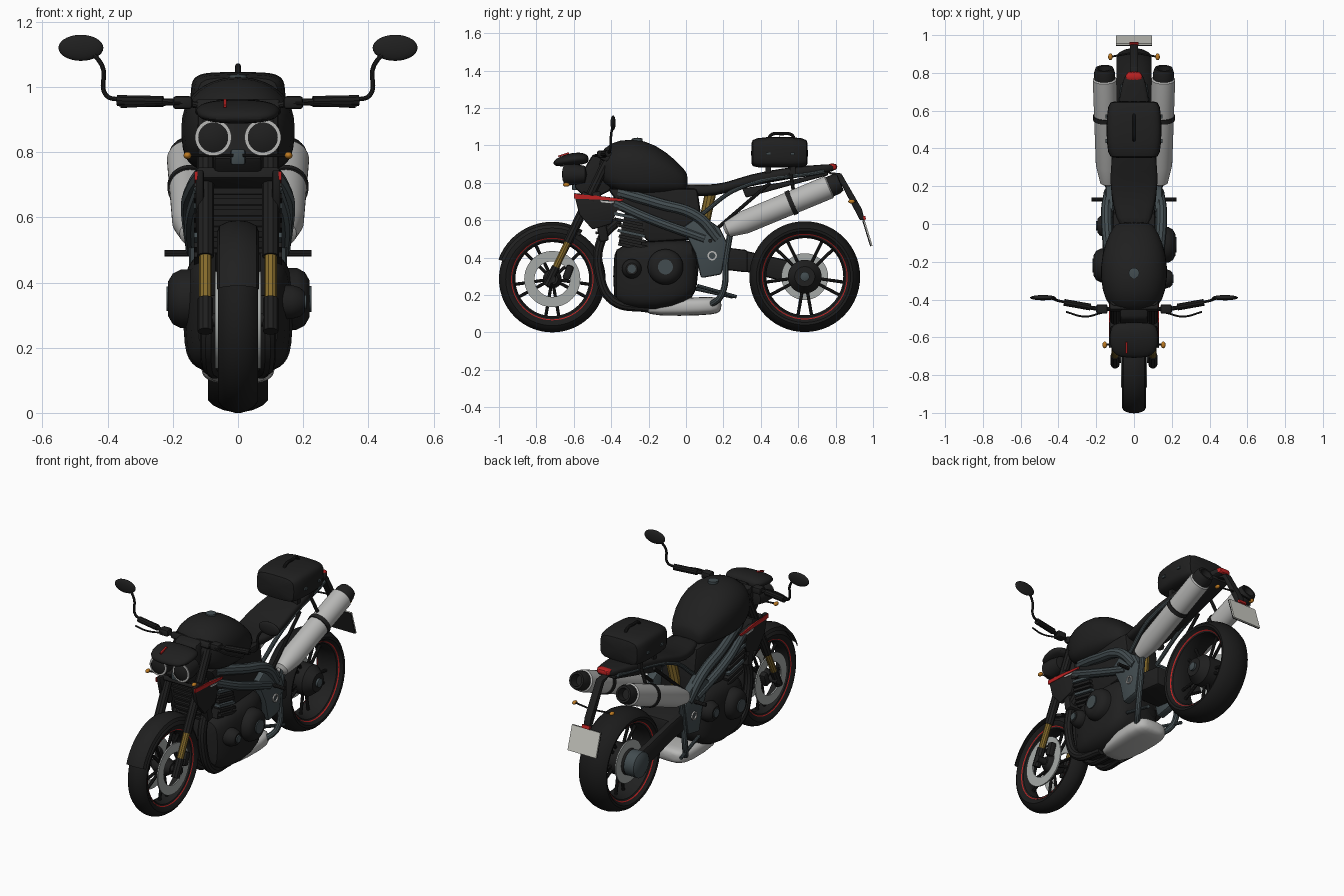
import bpy, bmesh
from math import cos, sin, pi, radians, copysign
from mathutils import Vector, Matrix

cube = bpy.data.objects.get("Cube")
if cube:
    bpy.data.objects.remove(cube)
made = []

def paint(name, r, g, b):
    m = bpy.data.materials.new(name)
    m.use_nodes = True
    m.diffuse_color = (r, g, b, 1)
    m.node_tree.nodes["Principled BSDF"].inputs["Base Color"].default_value = m.diffuse_color
    return m

body = paint("body black", .014, .014, .014)
rubber = paint("rubber black", .011, .011, .011)
slate = paint("slate frame", .055, .073, .08)
silver = paint("satin silver", .48, .48, .47)
steel = paint("disc steel", .38, .4, .39)
gold = paint("fork gold", .24, .15, .025)
red = paint("red", .5, .015, .015)
amber = paint("amber", .5, .19, .015)
white = paint("plate white", .6, .6, .55)

def finish(name, bm, mat, modifier=None, **settings):
    bmesh.ops.remove_doubles(bm, verts=bm.verts, dist=1e-5)
    bmesh.ops.recalc_face_normals(bm, faces=bm.faces)
    mesh = bpy.data.meshes.new(name)
    bm.to_mesh(mesh)
    bm.free()
    mesh.materials.append(mat)
    ob = bpy.data.objects.new(name, mesh)
    bpy.context.collection.objects.link(ob)
    bpy.context.view_layer.objects.active = ob
    if modifier:
        mod = ob.modifiers.new("shape", modifier)
        for key, value in settings.items():
            setattr(mod, key, value)
        bpy.ops.object.modifier_apply(modifier=mod.name)
    made.append(ob)

def bridge(bm, rings, closed=True):
    for a, b in zip(rings, rings[1:]):
        n = len(a)
        for i in range(n if closed else n - 1):
            bm.faces.new((a[i], a[(i + 1) % n], b[(i + 1) % n], b[i]))

# Revolve (radius, distance) pairs round an axis
def lathe(name, profile, origin, axis, mat, start=0, stop=360, steps=56):
    bm, d, p, rings = bmesh.new(), Vector(axis).normalized(), Vector(origin), []
    up = Vector((0, 1, 0)) if abs(d.z) > .9 else Vector((0, 0, 1))
    v = (up - d * up.dot(d)).normalized()
    u = v.cross(d)
    for k in range(steps + 1):
        a = radians(start + (stop - start) * k / steps)
        rings.append([bm.verts.new(p + d * h + (u * cos(a) + v * sin(a)) * r) for r, h in profile])
    bridge(bm, rings, closed=False)
    finish(name, bm, mat)

# Rounded body through (y, bottom, top, half width) sections
def loft(name, sections, mat, power, under=None):
    bm, rings, n = bmesh.new(), [], 20
    for y, low, high, w in sections:
        ring = []
        for i in range(n):
            c, s = cos(2 * pi * i / n), sin(2 * pi * i / n)
            e = 2 / (under if under and s < 0 else power)
            x, z = copysign(abs(c) ** e, c) * w, copysign(abs(s) ** e, s) * (high - low) / 2
            ring.append(bm.verts.new((x, y, (low + high) / 2 + z)))
        rings.append(ring)
    bridge(bm, rings)
    for ring in (rings[0], rings[-1]):
        bm.faces.new(ring)
    finish(name, bm, mat, "SUBSURF", levels=1)

# Side outline of (y, z) points extruded across x
def panel(name, outline, x0, x1, mat, bevel=0):
    bm = bmesh.new()
    rings = [[bm.verts.new((x, y, z)) for y, z in outline] for x in (x0, x1)]
    bridge(bm, rings)
    for ring in rings:
        bm.faces.new(ring)
    finish(name, bm, mat, "BEVEL" if bevel else None, width=bevel, segments=2)

def slab(name, centre, size, mat, tilt=0, bevel=0):
    bm, turn = bmesh.new(), Matrix.Rotation(radians(tilt), 4, "X")
    bmesh.ops.create_cube(bm, size=1, matrix=Matrix.Translation(centre) @ turn @ Matrix.Diagonal((*size, 1)))
    finish(name, bm, mat, "BEVEL" if bevel else None, width=bevel, segments=2)

def ball(name, centre, size, mat):
    bm = bmesh.new()
    place = Matrix.Translation(centre) @ Matrix.Diagonal((*size, 1))
    bmesh.ops.create_uvsphere(bm, u_segments=24, v_segments=14, radius=1, matrix=place)
    finish(name, bm, mat)

# Round pipe along a path
def tube(name, points, r, mat, curved=True):
    cu, bm = bpy.data.curves.new(name, "CURVE"), bmesh.new()
    cu.dimensions, cu.bevel_depth, cu.bevel_resolution, cu.use_fill_caps = "3D", r, 3, True
    spline = cu.splines.new("BEZIER")
    spline.resolution_u = 8
    spline.bezier_points.add(len(points) - 1)
    for bp, co in zip(spline.bezier_points, points):
        bp.co = co
        bp.handle_left_type = bp.handle_right_type = "AUTO" if curved else "VECTOR"
    path = bpy.data.objects.new("path", cu)
    bm.from_mesh(bpy.data.meshes.new_from_object(path))
    bpy.data.objects.remove(path)
    finish(name, bm, mat)

# Wheels: rounded tyre, rim, thin red pinstripe, spokes and hub
def wheel(name, y, z, R, w, hub):
    c, X, ri = Vector((0, y, z)), (1, 0, 0), R * .77
    t = R - ri
    half = [(ri, .75 * w), (ri + .25 * t, .97 * w), (ri + .45 * t, w), (ri + .7 * t, .82 * w), (ri + .9 * t, .5 * w), (R, .15 * w)]
    lathe(name + "_tyre", [(r, -h) for r, h in half] + half[::-1], c, X, rubber)
    rim = [(ri, .76 * w), (ri - .012, .7 * w), (ri - .022, .3 * w)]
    lathe(name + "_rim", rim + [(r, -h) for r, h in rim[::-1]], c, X, body)
    for s in (1, -1):
        lathe(name + "_pinstripe", [(ri - .004, s * .76 * w), (ri + .001, s * .81 * w)], c, X, red)
    lathe(name + "_hub", [(0, -w), (hub * .6, -w), (hub, -w * .5), (hub, w * .5), (hub * .6, w), (0, w)], c, X, body)
    for i in range(10):
        a = radians(36 * i + (8 if i % 2 else -8))
        tip = Vector((0, cos(a), sin(a)))
        tube(name + "_spoke", [c + tip * hub * .8, c + tip * (ri - .01)], .009, body, False)

def disc(name, r0, r1, x, y, z):
    lathe(name, [(r0, -.004), (r1, -.004), (r1, .004), (r0, .004), (r0, -.004)], (x, y, z), (1, 0, 0), steel)

FY, FZ, RY, RZ = -.715, .285, .635, .298
wheel("front_wheel", FY, FZ, .285, .062, .05)
wheel("rear_wheel", RY, RZ, .296, .092, .09)
disc("rear_disc", .07, .125, -.06, RY, RZ)
lathe("rear_axle_nut", [(.025, 0), (.025, .015), (.012, .02), (0, .02)], (.09, RY, RZ), (1, 0, 0), slate)
fender = [(.272, -.064), (.29, -.056), (.302, -.03), (.306, 0), (.302, .03), (.29, .056), (.272, .064)]
lathe("front_fender", fender, (0, FY, FZ), (1, 0, 0), body, 58, 160)

# Single sided swingarm with hub carrier
panel("swingarm", [(.1, .47), (.3, .44), (.66, .36), (.7, .29), (.64, .24), (.3, .33), (.1, .35)], -.14, -.1, body, .015)
panel("swingarm_yoke", [(.08, .47), (.33, .44), (.33, .32), (.08, .35)], -.12, .1, body, .015)
lathe("hub_carrier", [(0, .02), (.05, .02), (.075, .005), (.075, -.06)], (-.14, RY, RZ), (-1, 0, 0), slate)

# Engine block, finned cylinders, airbox, radiator, collector
crankcase = [(-.39, .18, .42, .1), (-.36, .13, .47, .15), (-.15, .11, .5, .175), (0, .15, .5, .165), (.07, .22, .48, .12)]
loft("engine", crankcase, body, 4)
slab("cylinder_core", (0, -.28, .57), (.23, .12, .24), body, -12)
for i in range(7):
    slab("cylinder_fin", (0, -.28 - .006 * i, .47 + .03 * i), (.27, .15, .016), slate if i % 3 == 2 else body, -12)
panel("airbox", [(-.42, .77), (.06, .77), (.1, .5), (-.2, .48), (-.3, .6)], -.115, .115, body, .02)
slab("radiator", (0, -.46, .62), (.25, .05, .27), body, 10, .01)
for i in range(8):
    slab("radiator_slat", (0, -.466 - .005 * i, .5 + .033 * i), (.17, .025, .014), body, 10)
for x in (-.09, 0, .09):
    tube("header_pipe", [(x, -.36, .6), (x, -.45, .5), (x, -.46, .3), (x, -.39, .17), (x * .8, -.2, .13)], .026, body)
box = [(-.22, .11, .15, .05), (-.17, .085, .18, .1), (.1, .09, .19, .12), (.17, .1, .19, .1), (.19, .12, .17, .06)]
loft("collector_box", box, silver, 3)

# Round engine covers
for name, s, y, z, r, out in (("clutch", 1, -.11, .35, .095, .225), ("starter", 1, -.29, .34, .052, .21),
                              ("generator", -1, -.22, .35, .09, .22), ("sprocket", -1, -.01, .38, .06, .2)):
    dome = [(r, .1), (r, out - .045), (r * .86, out - .02), (r * .6, out - .006), (r * .4, out - .006)]
    lathe(name + "_cover", dome, (0, y, z), (s, 0, 0), body)
    lathe(name + "_cap", [(r * .42, .1), (r * .42, out), (0, out)], (0, y, z), (s, 0, 0), slate)

# Tank, cap, seat, tail, number plate
tank = [(-.47, .84, .93, .08), (-.44, .79, .99, .13), (-.36, .74, 1.035, .172), (-.22, .73, 1.035, .182),
        (-.1, .74, .965, .155), (-.01, .75, .875, .11), (.01, .765, .845, .08)]
loft("fuel_tank", tank, body, 2.1, 3.5)
lathe("filler_cap", [(.028, -.03), (.028, .004), (0, .008)], (0, -.26, 1.033), (0, 0, 1), slate)
saddle = [(-.04, .74, .8, .08), (.1, .72, .785, .11), (.22, .745, .8, .13), (.33, .78, .845, .12), (.55, .82, .885, .1),
          (.76, .855, .9, .06), (.8, .865, .9, .045)]
loft("seat", saddle, body, 3.5)
loft("tail_light", [(.755, .865, .9, .045), (.78, .865, .904, .045), (.81, .87, .9, .038)], red, 4)
panel("plate_hanger", [(.74, .86), (.81, .83), (.93, .6), (.955, .6), (.94, .66), (.83, .85)], -.022, .022, body, .005)
slab("plate_backing", (0, .966, .53), (.19, .006, .145), body, 17)
slab("number_plate", (0, .973, .531), (.19, .007, .145), white, 17)
slab("plate_reflector", (0, .955, .612), (.05, .012, .02), red, 17)
panel("undertray", [(.3, .77), (.5, .8), (.76, .86), (.76, .84), (.5, .77), (.32, .72)], -.06, .06, body, .008)

# Luggage bag with handle, feet and buckles
bag = [(.348, .895, 1.02, .115), (.36, .88, 1.04, .14), (.5, .88, 1.05, .15), (.64, .88, 1.04, .14), (.652, .895, 1.02, .115)]
loft("bag", bag, body, 4.5)
tube("bag_handle", [(0, .44, 1.03), (0, .455, 1.056), (0, .51, 1.062), (0, .565, 1.056), (0, .58, 1.03)], .009, body)
for y in (.44, .57):
    slab("bag_foot", (0, y, .87), (.2, .03, .05), body)
    for x in (-.147, .147):
        slab("bag_buckle", (x, y, .955), (.009, .022, .014), slate)

# Visor and cockpit
cowl = [(-.71, .895, .915, .07), (-.68, .885, .94, .12), (-.6, .89, .965, .135), (-.54, .9, .96, .12), (-.52, .91, .94, .09)]
loft("visor", cowl, body, 2.4)
slab("visor_stripe", (-.04, -.655, .95), (.01, .06, .008), red, 18)
panel("headstock", [(-.6, .78), (-.5, .95), (-.41, .97), (-.4, .76), (-.52, .7)], -.075, .075, body, .015)
slab("lamp_bracket", (0, -.585, .785), (.045, .05, .05), slate, 0, .008)
for z in (.72, .93):
    slab("fork_clamp", (0, -.52 + .48 * (z - .72), z), (.26, .09, .04), body, -25, .012)

for s in (1, -1):
    # Fork legs, front brake, headlamps
    for name, low, high, r, mat in (("upper", .48, .95, .026, body), ("slider", .33, .49, .019, gold), ("foot", .25, .35, .024, body)):
        tube("fork_" + name, [(.1 * s, -.7 + .48 * (z - .34), z) for z in (low, high)], r, mat, False)
    disc("front_disc", .095, .15, s * .066, FY, FZ)
    slab("brake_caliper", (s * .085, -.63, .32), (.04, .04, .08), body, -20, .01)
    lathe("front_axle", [(.02, 0), (.02, .12), (0, .12)], (0, FY, FZ), (s, 0, 0), body)
    lamp, ahead = (s * .076, -.53, .845), (0, -1, 0)
    lathe("headlamp_shell", [(0, 0), (.045, .01), (.056, .07), (.056, .122)], lamp, ahead, body)
    lathe("headlamp_ring", [(.056, .121), (.056, .126), (.046, .126)], lamp, ahead, silver)
    lathe("headlamp_glass", [(.047, .123), (.03, .13), (0, .134)], lamp, ahead, body)
    # Handlebar, lever, mirror, indicators
    tube("handlebar", [(s * .06, -.44, .93), (s * .16, -.45, .95), (s * .37, -.415, .955)], .011, body)
    tube("grip", [(s * .23, -.44, .955), (s * .37, -.415, .958)], .018, rubber, False)
    slab("switch_box", (s * .17, -.45, .952), (.06, .05, .04), body, 0, .01)
    tube("lever", [(s * .17, -.47, .95), (s * .26, -.49, .945), (s * .36, -.465, .94)], .005, body)
    tube("mirror_stalk", [(s * .36, -.415, .96), (s * .405, -.405, .975), (s * .415, -.4, 1.06), (s * .45, -.39, 1.11)], .007, body)
    ball("mirror", (s * .482, -.39, 1.12), (.069, .014, .04), body)
    for name, y, z, out in (("front", -.64, .79, .155), ("rear", .885, .7, .125)):
        tube(name + "_indicator_stalk", [(s * .015, y + .02, z), (s * out, y, z)], .005, body, False)
        ball(name + "_indicator", (s * out, y, z), (.012, .018, .011), amber)
    # Radiator shroud with red and silver flashes
    panel("radiator_shroud", [(-.6, .745), (-.34, .715), (-.4, .58), (-.5, .55), (-.57, .63)], s * .105, s * .13, body, .006)
    panel("red_flash", [(-.6, .74), (-.47, .73), (-.33, .712), (-.34, .702), (-.47, .71), (-.6, .715)], s * .124, s * .133, red)
    panel("silver_flash", [(-.46, .705), (-.38, .698), (-.4, .69), (-.45, .695)], s * .124, s * .133, silver)
    # Frame spars, pivot plate, seat rails, footpeg
    tube("upper_spar", [(s * .09, -.36, .75), (s * .13, -.15, .69), (s * .145, .06, .62), (s * .13, .17, .5)], .03, slate)
    tube("lower_spar", [(s * .11, -.38, .69), (s * .135, -.2, .61), (s * .135, .1, .5)], .026, slate)
    plate = [(-.02, .56), (.08, .63), (.18, .56), (.22, .48), (.19, .31), (.08, .29), (.05, .42)]
    panel("pivot_plate", plate, s * .1, s * .15, slate, .012)
    lathe("pivot_ring", [(.025, .14), (.025, .158), (.017, .158), (.017, .14)], (0, .14, .41), (s, 0, 0), silver)
    tube("seat_rail", [(s * .1, .07, .62), (s * .11, .28, .77), (s * .06, .74, .86)], .012, slate)
    tube("rail_strut", [(s * .11, .16, .55), (s * .1, .45, .8)], .01, body, False)
    tube("footpeg", [(s * .12, .13, .49), (s * .225, .13, .49)], .011, body, False)
    # Exhaust link pipe and silencer
    tube("link_pipe", [(s * .08, .12, .14), (s * .13, .19, .2), (s * .13, .215, .4), (s * .135, .24, .55)], .017, slate)
    base, aim = Vector((s * .137, .22, .55)), Vector((s * .02, .6, .25))
    lathe("silencer", [(.02, -.015), (.042, 0), (.062, .1), (.063, .59), (.05, .6)], base, aim, silver)
    lathe("silencer_cap", [(.055, .58), (.055, .63), (.047, .655), (.035, .655), (.03, .61), (0, .61)], base, aim, body)
    lathe("silencer_strap", [(.06, .36), (.068, .36), (.068, .385), (.06, .385)], base, aim, body)
    tube("silencer_hanger", [(s * .15, .58, .72), (s * .09, .56, .85)], .01, body, False)

# Shock, side stand and linkage
tube("rear_shock", [(0, .08, .5), (.02, .13, .74)], .03, gold, False)
tube("side_stand", [(-.11, .02, .24), (-.14, .25, .19)], .01, slate, False)
tube("rear_linkage", [(.1, .06, .25), (.12, .27, .19)], .01, slate, False)

bpy.ops.object.select_all(action="DESELECT")
for ob in made:
    ob.select_set(True)
bpy.ops.object.shade_smooth_by_angle(angle=radians(35))
